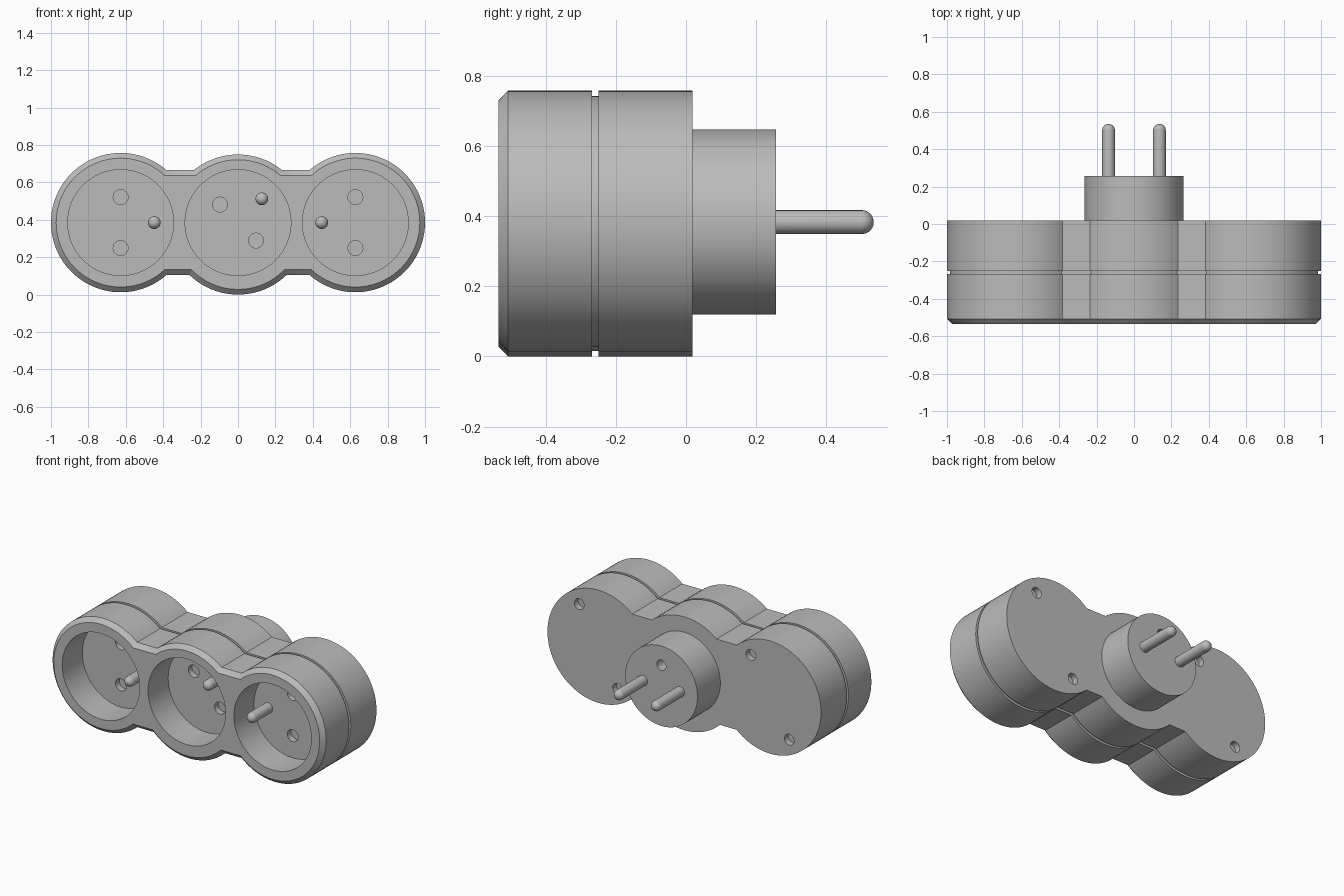
import bpy, bmesh, math
from mathutils import Matrix, Vector

cube = bpy.data.objects.get("Cube")
if cube:
    bpy.data.objects.remove(cube, do_unlink=True)

grey = bpy.data.materials.new("plain grey plastic")
grey.use_nodes = True
GREY = (0.5, 0.5, 0.5, 1)
grey.diffuse_color = GREY
grey.node_tree.nodes["Principled BSDF"].inputs["Base Color"].default_value = GREY

SPACING, MID_Z = 0.6275, 0.385
RADIUS = 0.3725
FRONT, BACK, HUB_BACK = -0.535, 0.018, 0.257
FLOOR = FRONT + 0.21
PIN_R, HOLE_R, HOLE_DEPTH = 0.034, 0.04, 0.04


def make_object(name, bm):
    bmesh.ops.recalc_face_normals(bm, faces=bm.faces)
    mesh = bpy.data.meshes.new(name)
    bm.to_mesh(mesh)
    bm.free()
    mesh.materials.append(grey)
    obj = bpy.data.objects.new(name, mesh)
    bpy.context.collection.objects.link(obj)
    return obj


def activate(obj):
    bpy.ops.object.select_all(action='DESELECT')
    obj.select_set(True)
    bpy.context.view_layer.objects.active = obj


def smooth(obj):
    activate(obj)
    bpy.ops.object.shade_smooth_by_angle(angle=math.radians(30))


def loft(bm, rings):
    """Skin equal-length rings of points and cap both ends."""
    loops = [[bm.verts.new(p) for p in ring] for ring in rings]
    n = len(loops[0])
    for a, b in zip(loops, loops[1:]):
        for i in range(n):
            j = (i + 1) % n
            bm.faces.new((a[i], a[j], b[j], b[i]))
    bm.faces.new(loops[0])
    bm.faces.new(loops[-1])


def arc(cx, cz, r, start, end, n):
    return [(cx + r * math.cos(start + (end - start) * i / n),
             cz + r * math.sin(start + (end - start) * i / n)) for i in range(n + 1)]


def lathe(bm, x, z, profile, sides=48):
    """Revolve (y, radius) pairs about a line along y."""
    loft(bm, [[(px, y, pz) for px, pz in arc(x, z, r, 0, math.tau, sides)[:-1]]
              for y, r in profile])


def pin(name, x, z, base, tip):
    """Round-ended contact pin."""
    d = 1 if tip > base else -1
    steps = [math.radians(a) for a in range(0, 90, 12)]
    ends = [(tip - d * PIN_R * (1 - math.sin(a)), PIN_R * math.cos(a)) for a in steps]
    bm = bmesh.new()
    lathe(bm, x, z, [(base, PIN_R)] + ends, 24)
    smooth(make_object(name, bm))


def cut(obj, cylinders):
    """Subtract (x, z, radius, y0, y1) cylinders."""
    bm = bmesh.new()
    for x, z, r, y0, y1 in cylinders:
        lathe(bm, x, z, [(y0, r), (y1, r)], 64 if r > 0.1 else 24)
    cutter = make_object("cutter", bm)
    cutter.hide_render = True
    mod = obj.modifiers.new("cut", 'BOOLEAN')
    mod.operation, mod.solver, mod.object = 'DIFFERENCE', 'EXACT', cutter
    activate(obj)
    bpy.ops.object.modifier_apply(modifier=mod.name)
    bpy.data.objects.remove(cutter, do_unlink=True)


def outline(y, inset):
    """Three joined discs with straight bridges, shrunk by inset."""
    top, bottom, r = 0.665 - inset, 0.105 + inset, RADIUS - inset
    mid_c = 0.3745
    mid_r = r + 0.002

    def angles(cz, rad):
        return math.asin((top - cz) / rad), math.asin((cz - bottom) / rad)
    t, b = angles(MID_Z, r)
    mt, mb = angles(mid_c, mid_r)
    pts = arc(SPACING, MID_Z, r, b - math.pi, math.pi - t, 60)
    pts += arc(0, mid_c, mid_r, mt, math.pi - mt, 24)
    pts += arc(-SPACING, MID_Z, r, t, math.tau - b, 60)
    pts += arc(0, mid_c, mid_r, math.pi + mb, math.tau - mb, 24)
    return [(x, y, z) for x, z in pts]


# Body with front chamfer and seam groove
bm = bmesh.new()
loft(bm, [outline(y, inset) for y, inset in (
    (FRONT, 0.028), (FRONT + 0.028, 0), (-0.268, 0), (-0.268, 0.015),
    (-0.25, 0.015), (-0.25, 0), (BACK, 0))])
body = make_object("socket_body", bm)

# Socket wells
cut(body, [(x, MID_Z, 0.283, FRONT - 0.1, FLOOR) for x in (-SPACING, 0, SPACING)])

# Contact holes, earth pins and rear screw recesses
holes = []
sockets = (("right", -SPACING, 0), ("middle", 0, 45), ("left", SPACING, 180))
for side, x, turn in sockets:
    rot = Matrix.Rotation(math.radians(turn), 2)
    for s in (-1, 1):
        p = rot @ Vector((0, s * 0.136))
        holes.append((x + p.x, MID_Z + p.y, HOLE_R, FLOOR - 0.03, FLOOR + HOLE_DEPTH))
        if x:
            a = math.radians(60)
            holes.append((x + s * 0.28 * math.cos(a), MID_Z + s * 0.28 * math.sin(a),
                          HOLE_R * 0.9, BACK - HOLE_DEPTH, BACK + 0.03))
    p = rot @ Vector((0.18, 0))
    pin(side + "_earth_pin", x + p.x, MID_Z + p.y, FLOOR + 0.01, FRONT + 0.012)
cut(body, holes)
smooth(body)

# Plug hub with earth hole
bm = bmesh.new()
lathe(bm, 0, MID_Z - 0.002, [(BACK - 0.01, 0.264), (HUB_BACK, 0.264)], 72)
hub = make_object("plug_hub", bm)
cut(hub, [(0, MID_Z + 0.136, PIN_R, HUB_BACK - 0.1, HUB_BACK + 0.05)])
smooth(hub)

# Plug pins
for side, s in (("left", 1), ("right", -1)):
    pin(side + "_plug_pin", s * 0.136, MID_Z - 0.002, HUB_BACK - 0.01, 0.535)
